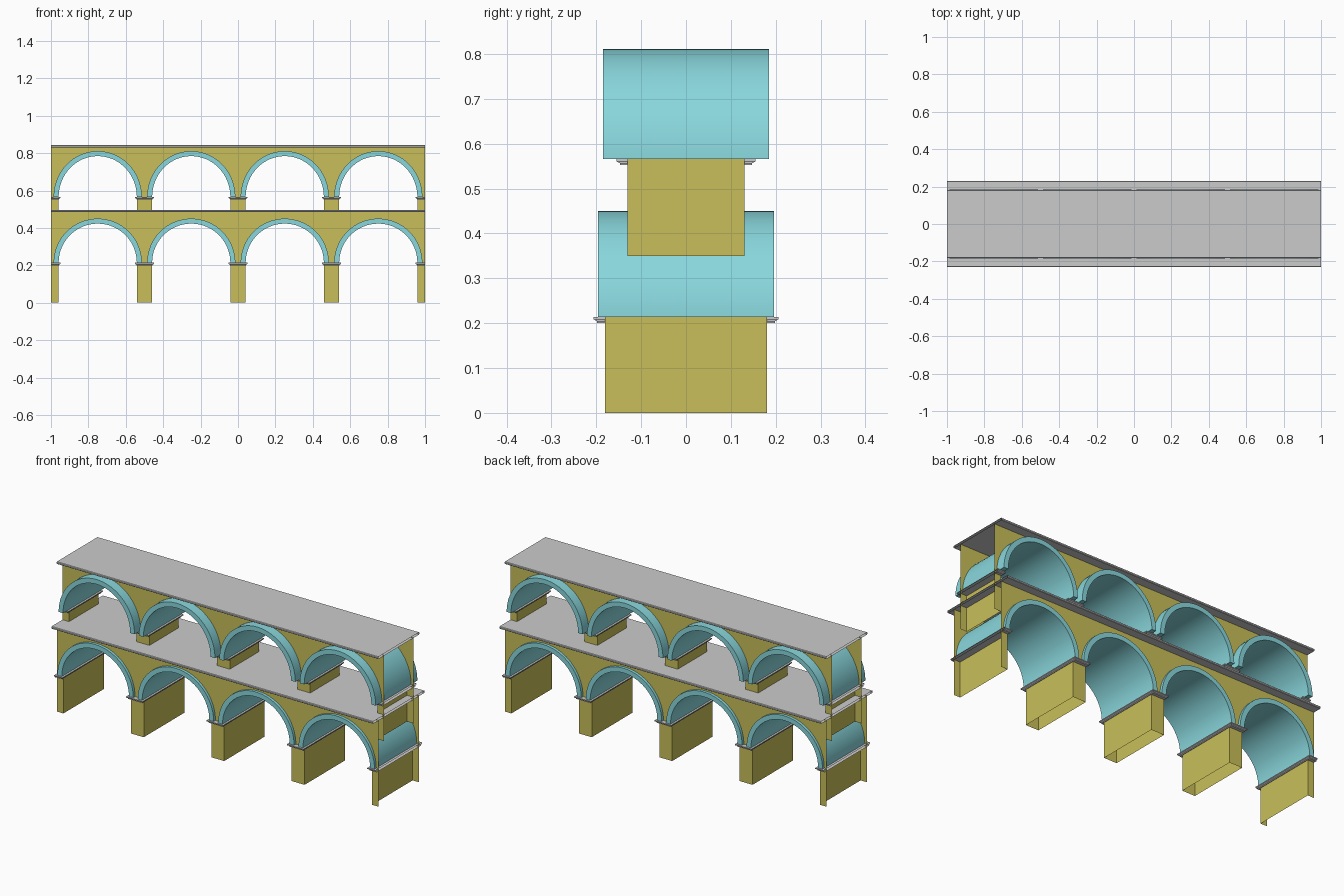
import bpy
import math

if "Cube" in bpy.data.objects:
    bpy.data.objects.remove(bpy.data.objects["Cube"])

SEG = 32
BAYS = [-0.75, -0.25, 0.25, 0.75]


def material(name, rgb):
    m = bpy.data.materials.new(name)
    m.diffuse_color = (*rgb, 1)
    m.use_nodes = True
    m.node_tree.nodes["Principled BSDF"].inputs["Base Color"].default_value = m.diffuse_color
    return m


STONE = material("yellow_stone", (0.58, 0.52, 0.10))
BLUE = material("blue_arch", (0.25, 0.68, 0.72))


def make(name, verts, faces, mat=None, smooth=False):
    me = bpy.data.meshes.new(name)
    me.from_pydata(verts, [], faces)
    ob = bpy.data.objects.new(name, me)
    bpy.context.collection.objects.link(ob)
    if mat:
        me.materials.append(mat)
    bpy.context.view_layer.objects.active = ob
    ob.select_set(True)
    bpy.ops.object.mode_set(mode='EDIT')
    bpy.ops.mesh.select_all(action='SELECT')
    bpy.ops.mesh.remove_doubles(threshold=1e-5)
    bpy.ops.mesh.normals_make_consistent(inside=False)
    bpy.ops.object.mode_set(mode='OBJECT')
    if smooth:
        bpy.ops.object.shade_smooth_by_angle(angle=math.radians(35))
    ob.select_set(False)
    return ob


def half_ellipse(cx, cz, rx, rz):
    return [(cx - rx * math.cos(math.pi * i / SEG), cz + rz * math.sin(math.pi * i / SEG))
            for i in range(SEG + 1)]


# Wall sheets with arched openings, carried by hollow piers
def wall(name, y, base, spring, top, rz):
    pts = [(-1, base)]
    for cx in BAYS:
        pts += [(cx - 0.21, base)] + half_ellipse(cx, spring, 0.21, rz) + [(cx + 0.21, base)]
    pts.append((1, base))
    verts, faces = [], []

    def quad(*q):
        n = len(verts)
        verts.extend(q)
        faces.append((n, n + 1, n + 2, n + 3))

    for (x0, z0), (x1, z1) in zip(pts, pts[1:]):
        if abs(x1 - x0) < 1e-6:      # pier side
            quad((x0, -y, z0), (x0, y, z0), (x1, y, z1), (x1, -y, z1))
        else:
            for s in (-y, y):
                quad((x0, s, z0), (x1, s, z1), (x1, s, top), (x0, s, top))
    return make(name, verts, faces, STONE)


# Thick half-round arch barrel
def arch(name, cx, y, spring, rx, rz, t):
    outer = half_ellipse(cx, spring, rx, rz)
    inner = half_ellipse(cx, spring, rx - t, rz - t)
    verts = []
    for (xo, zo), (xi, zi) in zip(outer, inner):
        verts += [(xo, -y, zo), (xo, y, zo), (xi, y, zi), (xi, -y, zi)]
    faces = [(4 * i + k, 4 * i + (k + 1) % 4, 4 * i + 4 + (k + 1) % 4, 4 * i + 4 + k)
             for i in range(SEG) for k in range(4)]
    faces += [(0, 1, 2, 3), tuple(4 * SEG + k for k in range(4))]
    return make(name, verts, faces, BLUE, True)


# Flared pier cap, open where it meets the model's end
def cap(name, x, y, z0, z1):
    verts = []
    for z, g in ((z0, 0.008), (z0 + 0.3 * (z1 - z0), 0.008), (z0 + 0.6 * (z1 - z0), 0), (z1, 0)):
        a, b = max(-1, x - 0.052 + g), min(1, x + 0.052 - g)
        h = y - g
        verts += [(a, -h, z), (b, -h, z), (b, h, z), (a, h, z)]
    faces = [(3, 2, 1, 0), (12, 13, 14, 15)]
    for r in range(3):
        for k in range(4):
            if (k == 1 and x > 0.9) or (k == 3 and x < -0.9):
                continue
            n = (k + 1) % 4
            faces.append((4 * r + k, 4 * r + n, 4 * r + 4 + n, 4 * r + 4 + k))
    return make(name, verts, faces)


# Deck slab with softened edges and open ends
def deck(name, y, z0, z1):
    b = 0.003
    prof = [(-y + b, z0), (-y, z0 + b), (-y, z1 - b), (-y + b, z1),
            (y - b, z1), (y, z1 - b), (y, z0 + b), (y - b, z0)]
    verts = [(x, p, z) for x in (-1, 1) for p, z in prof]
    faces = [(k, (k + 1) % 8, 8 + (k + 1) % 8, 8 + k) for k in range(8)]
    return make(name, verts, faces)


# tier: wall y, base, spring, wall top, arch y, arch height, cap y, deck y, deck top
TIERS = {
    "lower": (0.18, 0.0, 0.214, 0.486, 0.196, 0.236, 0.206, 0.23, 0.497),
    "upper": (0.13, 0.35, 0.566, 0.832, 0.185, 0.245, 0.155, 0.183, 0.843),
}
for tier, (wy, base, spring, top, ay, rz, cy, dy, dz) in TIERS.items():
    wall(tier + "_wall", wy, base, spring, top, rz - 0.022)
    for i, cx in enumerate(BAYS):
        arch(f"{tier}_arch_{i + 1}", cx, ay, spring, 0.236, rz, 0.027)
    for i in range(5):
        cap(f"{tier}_pier_cap_{i + 1}", -1 + 0.5 * i, cy, spring - 0.014, spring)
    deck(tier + "_deck", dy, top - 0.002, dz)
